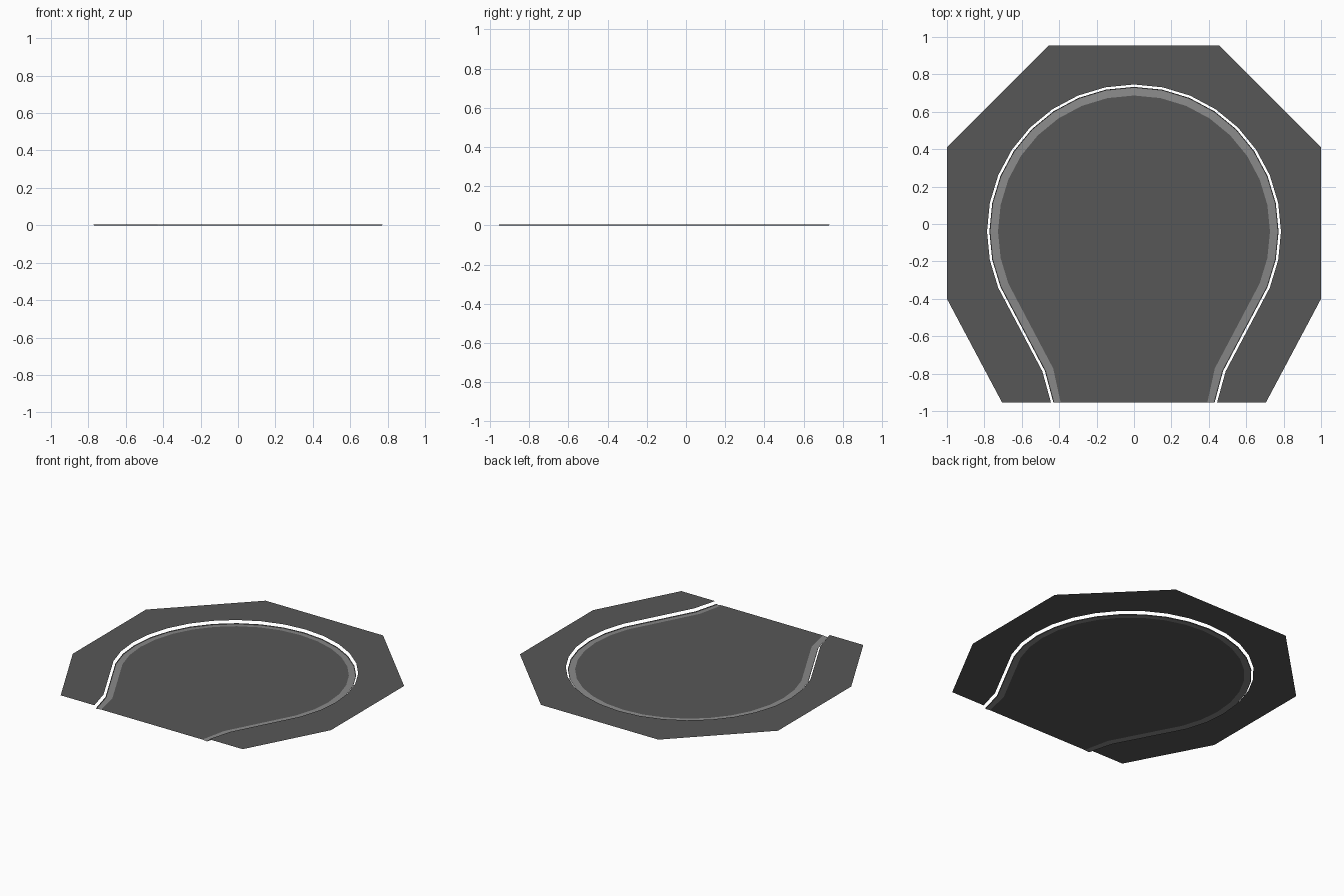
import bpy
import math

if "Cube" in bpy.data.objects:
    bpy.data.objects.remove(bpy.data.objects["Cube"])

CENTRE_Y = -0.04      # centre of the turning circle
FRONT_Y = -0.955      # cut edge of the road mouth


def material(name, rgb):
    m = bpy.data.materials.new(name)
    m.diffuse_color = (*rgb, 1.0)
    m.use_nodes = True
    m.node_tree.nodes["Principled BSDF"].inputs["Base Color"].default_value = m.diffuse_color
    return m


ASPHALT = material("dark asphalt", (0.095, 0.095, 0.095))
CONCRETE = material("grey concrete", (0.25, 0.25, 0.25))


def bulb(radius, neck, mouth_x, z):
    """Bulb-shaped outline from the left mouth round the back to the right mouth."""
    step = math.radians(11.25)
    right = [(radius * math.sin(i * step), CENTRE_Y + radius * math.cos(i * step), z)
             for i in range(11)]
    right += [(*neck, z), (mouth_x, FRONT_Y, z)]
    left = [(-x, y, z) for x, y, z in right[:0:-1]]
    return left + right


def add_mesh(name, verts, faces, mat):
    me = bpy.data.meshes.new(name)
    me.from_pydata(verts, [], faces)
    me.materials.append(mat)
    me.update()
    ob = bpy.data.objects.new(name, me)
    bpy.context.collection.objects.link(ob)
    return ob


def add_strip(name, inner, outer, mat):
    n = len(inner)
    faces = [(i, n + i, n + i + 1, i + 1) for i in range(n - 1)]
    add_mesh(name, inner + outer, faces, mat)


# Outlines, from the road outwards
road_edge = bulb(0.727, (0.432, -0.772), 0.392, 0.004)
gutter_edge = bulb(0.770, (0.473, -0.785), 0.428, 0.0)
lip_edge = bulb(0.773, (0.476, -0.786), 0.431, 0.004)
verge_edge = bulb(0.786, (0.490, -0.788), 0.444, 0.02)

# Road surface: one flat polygon, wound to face up
road = road_edge[::-1]
add_mesh("road_surface", road, [tuple(range(len(road)))], ASPHALT)

# Gutter sloping down from the road, with a low dark lip
add_strip("gutter", road_edge, gutter_edge, CONCRETE)
add_strip("gutter_lip", gutter_edge, lip_edge, ASPHALT)

# Raised outer pavement, eight-sided outside, open gap to the gutter
half = [(0.455, 0.955), (1.0, 0.41), (1.0, -0.40), (0.705, FRONT_Y)]
outer = [(x, y, 0.02) for x, y in half[::-1]]
outer += [(-x, y, 0.02) for x, y in half]
pavement = verge_edge + outer
add_mesh("outer_pavement", pavement, [tuple(range(len(pavement)))], ASPHALT)
